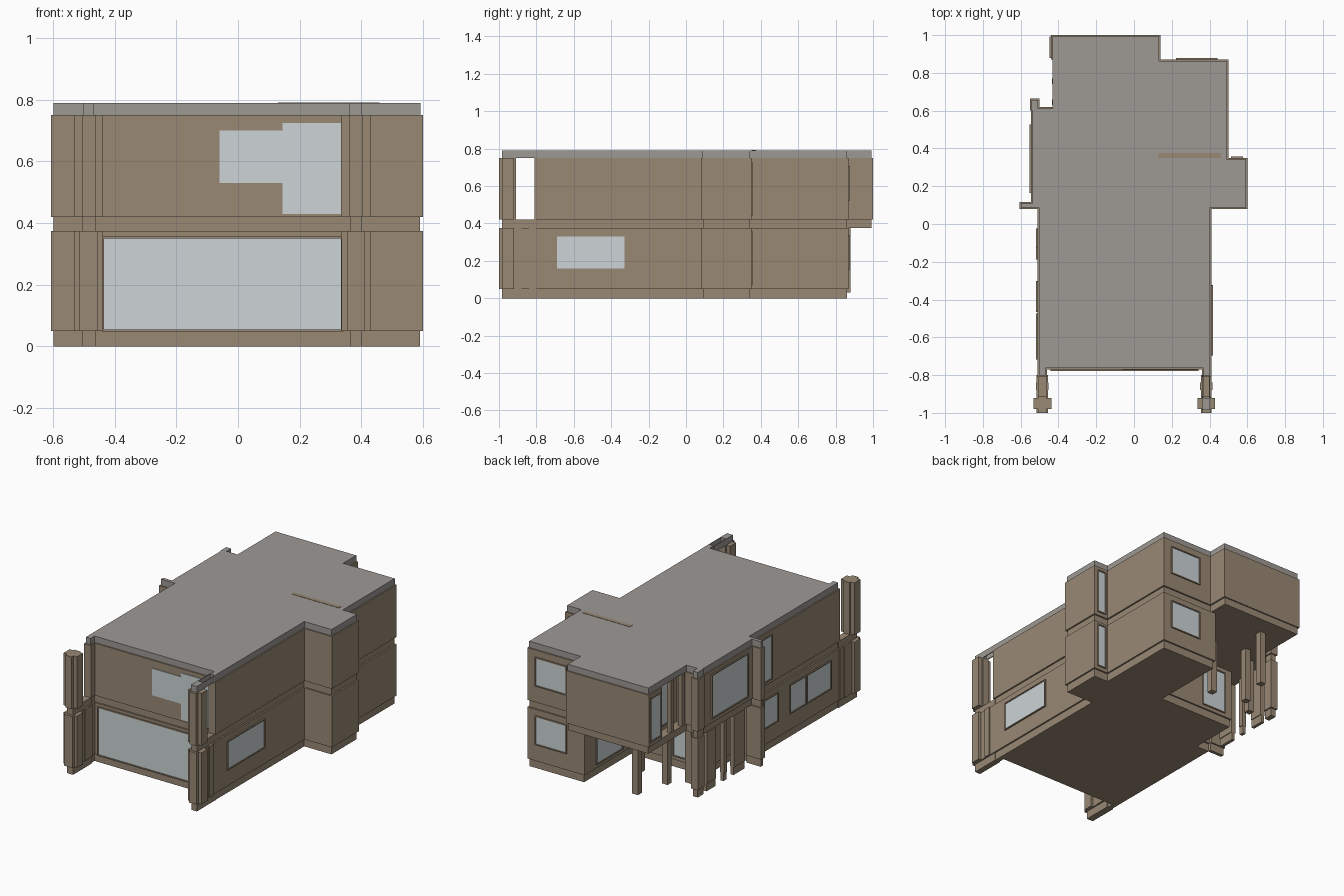
import bpy
import bmesh
from mathutils import Vector

cube = bpy.data.objects.get("Cube")
if cube:
    bpy.data.objects.remove(cube, do_unlink=True)


def material(name, color):
    m = bpy.data.materials.new(name)
    m.use_nodes = True
    m.diffuse_color = (*color, 1)
    m.node_tree.nodes["Principled BSDF"].inputs["Base Color"].default_value = (*color, 1)
    return m


WALL = material("wall brown", (0.32, 0.25, 0.175))
ROOF = material("roof grey", (0.34, 0.32, 0.30))
GLASS = material("window glass", (0.61, 0.66, 0.68))

# Storey heights: plinth, lower wall, floor band, upper wall, roof
BASE, LOW, MID, HIGH, TOP = 0.05, 0.375, 0.42, 0.75, 0.79


def prism(name, outline, z0, z1, mat=WALL, inset=0.0):
    """Extrude a counter-clockwise outline, moved inward by inset."""
    pts = [Vector(p) for p in outline]
    ring = []
    for i, p in enumerate(pts):
        a = (p - pts[i - 1]).normalized()
        b = (pts[(i + 1) % len(pts)] - p).normalized()
        na, nb = Vector((-a.y, a.x)), Vector((-b.y, b.x))
        ring.append(p + (na + nb) * inset / (1 + na.dot(nb)))
    bm = bmesh.new()
    face = bm.faces.new([bm.verts.new((p.x, p.y, z0)) for p in ring])
    out = bmesh.ops.extrude_face_region(bm, geom=[face])
    verts = [g for g in out["geom"] if isinstance(g, bmesh.types.BMVert)]
    bmesh.ops.translate(bm, verts=verts, vec=(0, 0, z1 - z0))
    bmesh.ops.recalc_face_normals(bm, faces=bm.faces)
    mesh = bpy.data.meshes.new(name)
    bm.to_mesh(mesh)
    bm.free()
    mesh.materials.append(mat)
    obj = bpy.data.objects.new(name, mesh)
    bpy.context.collection.objects.link(obj)
    return obj


def box(name, x0, x1, y0, y1, z0, z1, mat=WALL):
    return prism(name, [(x0, y0), (x1, y0), (x1, y1), (x0, y1)], z0, z1, mat)


def window(name, axis, at, side, a0, a1, z0, z1):
    """Thin pane with a slim frame; axis is the wall's facing axis."""
    def plate(part, u0, u1, w0, w1, depth, mat):
        d0, d1 = sorted((at, at + side * depth))
        if axis == "x":
            box(part, d0, d1, u0, u1, w0, w1, mat)
        else:
            box(part, u0, u1, d0, d1, w0, w1, mat)
    f = 0.007
    plate(name + "_pane", a0, a1, z0, z1, 0.003, GLASS)
    for u0, u1, w0, w1 in ((a0 - f, a0, z0, z1), (a1, a1 + f, z0, z1),
                           (a0 - f, a1 + f, z0 - f, z0), (a0 - f, a1 + f, z1, z1 + f)):
        plate(name + "_frame", u0, u1, w0, w1, 0.008, WALL)


# Shared right-hand part of the plan: side wall, bay and rear corner
side = [(0.36, -0.77), (0.36, -0.81), (0.41, -0.81), (0.41, 0.08), (0.6, 0.08),
        (0.6, 0.35), (0.5, 0.35), (0.5, 0.87)]
front = [(-0.51, 0.1), (-0.51, -0.81), (-0.46, -0.81), (-0.46, -0.77)]
lower = side + [(0.1, 0.87), (0.1, 0.4), (-0.42, 0.4), (-0.42, 0.1)] + front
full = side + [(0.14, 0.87), (0.14, 1), (-0.44, 1), (-0.44, 0.62), (-0.545, 0.62),
               (-0.545, 0.1)] + front
upper = side + [(0.14, 0.87), (0.14, 1), (-0.44, 1), (-0.44, 0.87), (-0.37, 0.87),
                (-0.37, 0.62), (-0.545, 0.62), (-0.545, 0.1)] + front

# Storeys
prism("plinth", lower, 0, BASE, inset=0.01)
prism("lower_storey", lower, BASE, LOW)
prism("floor_band", full, LOW, MID, inset=0.01)
prism("upper_storey", upper, MID, HIGH)
prism("roof_slab", full, HIGH, TOP, ROOF, inset=0.008)
box("roof_strip", 0.13, 0.46, 0.35, 0.375, HIGH, TOP + 0.002)

# Front wing walls with cross-shaped piers
for name, cx, outer in (("left", 0.383, 0.41), ("right", -0.485, -0.515)):
    x0, x1 = sorted((outer, cx + (cx - outer)))
    box(name + "_wing_plinth", x0 + 0.008, x1 - 0.008, -0.985, -0.8, 0, BASE)
    box(name + "_wing_wall", x0, x1, -1, -0.8, BASE, LOW)
    box(name + "_wing_band", x0 + 0.008, x1 - 0.008, -0.985, -0.8, LOW, MID)
    for z0, z1 in ((BASE, LOW), (MID, HIGH)):
        box(name + "_pier_core", cx - 0.022, cx + 0.022, -1, -0.91, z0, z1)
        box(name + "_pier_cross", cx - 0.047, cx + 0.047, -0.98, -0.92, z0, z1)
    box(name + "_wing_rib", cx - 0.033, cx + 0.033, -0.88, -0.84, BASE, LOW)

# Roof fascia reaching over the left pier
box("pier_cap", 0.362, 0.403, -0.985, -0.92, HIGH, TOP, ROOF)
for x in (0.362, 0.398):
    box("roof_fascia", x, x + 0.005, -0.92, -0.8, HIGH, TOP, ROOF)

# Front windows, the upper one stepped
window("front_lower_window", "y", -0.77, -1, -0.435, 0.335, BASE + 0.005, 0.35)
z_low, z_high = 0.53, 0.70
box("front_upper_pane_wide", -0.06, 0.145, -0.774, -0.77, z_low, z_high, GLASS)
box("front_upper_pane_tall", 0.145, 0.335, -0.774, -0.77, 0.43, 0.725, GLASS)

# Side and rear windows
window("left_side_window", "x", 0.41, 1, -0.69, -0.33, 0.16, 0.33)
for y0, y1 in ((-0.71, -0.48), (-0.46, -0.31), (-0.18, -0.05)):
    window("right_lower_window", "x", -0.51, -1, y0, y1, 0.16, 0.33)
window("right_upper_window", "x", -0.51, -1, -0.12, -0.03, 0.45, 0.72)
window("right_bay_window", "x", -0.545, -1, 0.17, 0.52, 0.455, 0.72)
window("rear_side_window", "x", -0.44, -1, 0.885, 0.985, 0.455, 0.72)
for z in (0.16, z_low):
    window("rear_window", "y", 0.87, 1, 0.23, 0.436, z, z + 0.17)
for z0, z1 in ((0.08, 0.35), (0.45, 0.72)):
    window("left_bay_rear_window", "y", 0.35, 1, 0.52, 0.57, z0, z1)

# Recessed rear corner of the upper storey
window("recess_window", "x", -0.37, -1, 0.67, 0.82, 0.455, 0.72)
for y in (0.63, 0.74):
    box("recess_post", -0.435, -0.405, y, y + 0.03, MID, HIGH)

# Piers at both ends of the right bay
for z0, z1, mat, g in ((0, BASE, WALL, 0.008), (BASE, LOW, WALL, 0), (LOW, MID, WALL, 0.008),
                       (MID, HIGH, WALL, 0), (HIGH, TOP, ROOF, 0.008)):
    box("bay_front_pier", -0.607 + g, -0.5, 0.08 + g, 0.117 - g, z0, z1, mat)
    box("bay_rear_pier", -0.55 + g, -0.5 - g, 0.6, 0.665 - g, z0, z1, mat)

# Open porch below the right bay
for y0, y1 in ((0.47, 0.56), (0.36, 0.39), (0.18, 0.29)):
    box("porch_panel", -0.54, -0.51, y0, y1, BASE, LOW)
    box("porch_panel_foot", -0.535, -0.515, y0, y1, 0, BASE)
window("porch_rear_window", "y", 0.4, 1, -0.36, -0.2, 0.08, 0.34)
window("porch_side_window", "x", 0.1, -1, 0.5, 0.75, 0.08, 0.34)

# Posts carrying the rear overhang
for x, y in ((-0.26, 0.86), (-0.32, 0.65), (-0.42, 0.56), (-0.1, 0.6)):
    box("overhang_post", x - 0.02, x + 0.02, y - 0.02, y + 0.02, 0.03, LOW + 0.01)
# Wall facing of the overhanging rear room
box("rear_room_sill", -0.43, 0.13, 0.975, 0.992, LOW, MID)
